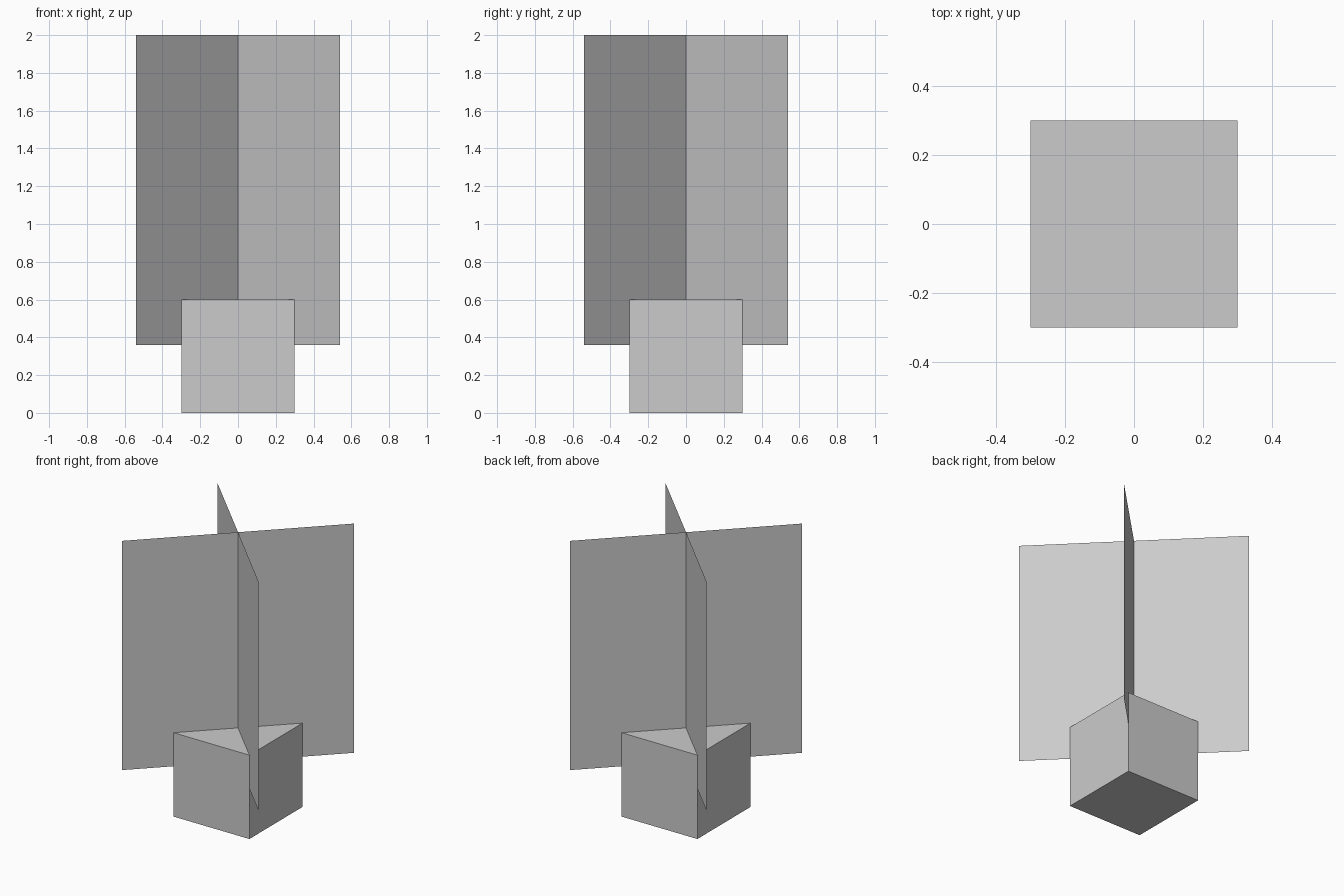
import bpy
from math import radians, sqrt

if "Cube" in bpy.data.objects:
    bpy.data.objects.remove(bpy.data.objects["Cube"])

POT = 0.6                    # pot edge length
REACH = 0.54                 # card extent along x and y
LOW, HIGH = 0.36, 2.0        # card bottom and top

# Square pot
bpy.ops.mesh.primitive_cube_add(size=POT, location=(0, 0, POT / 2))
bpy.context.object.name = "pot"


def foliage_card(name, angle):
    """Upright flat card through the centre, turned about z."""
    half = REACH * sqrt(2)
    mesh = bpy.data.meshes.new(name)
    mesh.from_pydata([(-half, 0, LOW), (half, 0, LOW), (half, 0, HIGH), (-half, 0, HIGH)],
                     [], [(0, 1, 2, 3)])
    card = bpy.data.objects.new(name, mesh)
    card.rotation_euler.z = radians(angle)
    bpy.context.collection.objects.link(card)


# Two crossed foliage cards on the pot's diagonals
foliage_card("foliage_card_a", 45)
foliage_card("foliage_card_b", -45)
